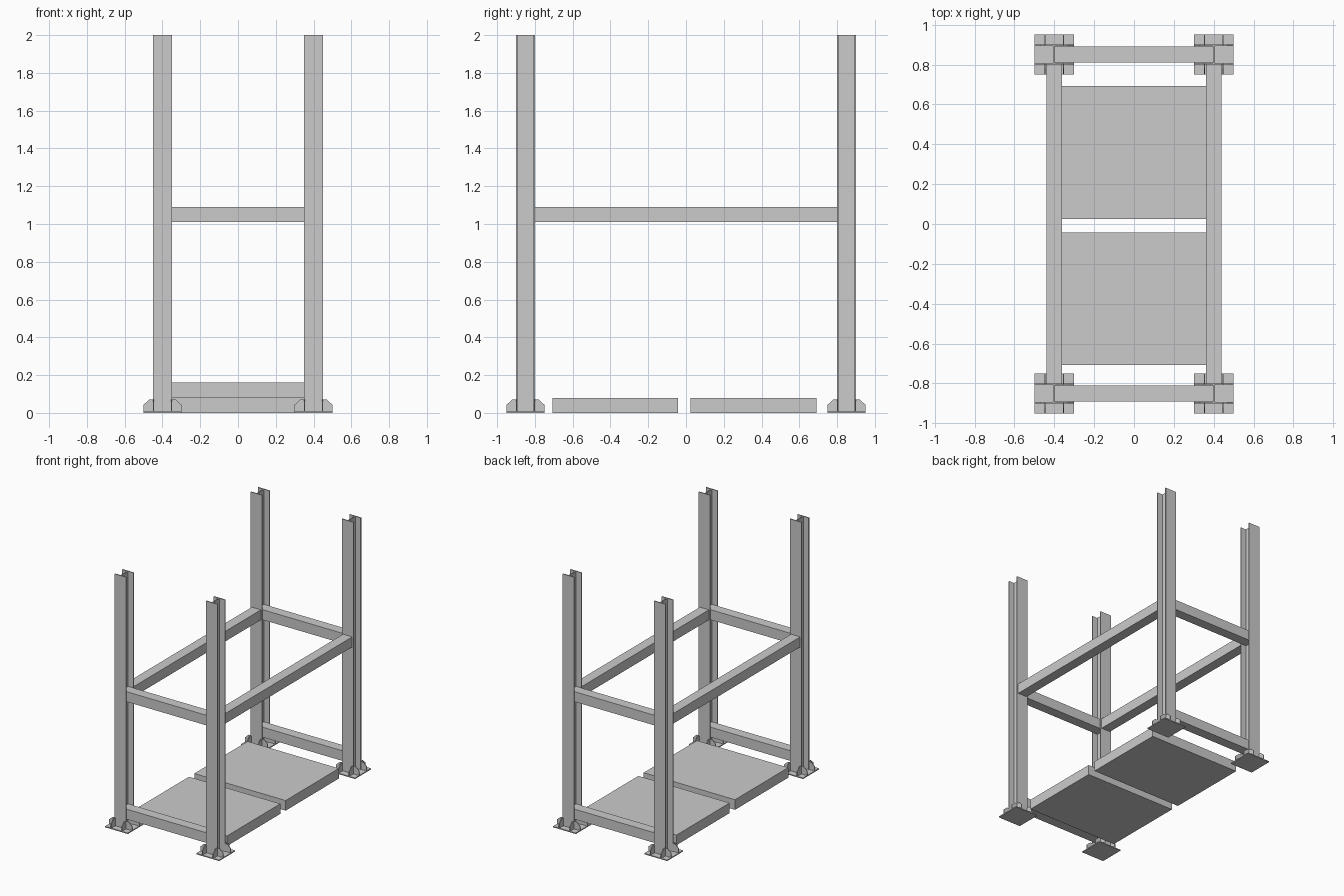
import bpy, bmesh
from mathutils import Vector

if "Cube" in bpy.data.objects:
    bpy.data.objects.remove(bpy.data.objects["Cube"])


def make_object(name, bm):
    bmesh.ops.recalc_face_normals(bm, faces=bm.faces)
    mesh = bpy.data.meshes.new(name)
    bm.to_mesh(mesh)
    bm.free()
    obj = bpy.data.objects.new(name, mesh)
    bpy.context.collection.objects.link(obj)
    return obj


def extrude_outline(bm, points, direction):
    face = bm.faces.new([bm.verts.new(p) for p in points])
    new = bmesh.ops.extrude_face_region(bm, geom=[face])["geom"]
    bmesh.ops.translate(bm, verts=[v for v in new if isinstance(v, bmesh.types.BMVert)], vec=direction)


def box(name, x0, x1, y0, y1, z0, z1):
    bm = bmesh.new()
    extrude_outline(bm, [(x0, y0, z0), (x1, y0, z0), (x1, y1, z0), (x0, y1, z0)], (0, 0, z1 - z0))
    return make_object(name, bm)


PLATE = 0.008    # base plate thickness
HALF = 0.05      # half the column section
FLANGE = 0.008
WEB = 0.004      # half web thickness


def column(name, cx, cy):
    # H-section with flanges facing front and back
    i = HALF - FLANGE
    quarter = [(HALF, HALF), (HALF, i), (WEB, i)]
    right = quarter + [(x, -y) for x, y in reversed(quarter)]
    outline = right + [(-x, y) for x, y in reversed(right)]
    bm = bmesh.new()
    extrude_outline(bm, [(cx + x, cy + y, PLATE) for x, y in outline], (0, 0, 2 - PLATE))
    make_object(name, bm)


def gussets(name, cx, cy):
    # eight clipped stiffener plates, two on each side of the column
    profile = [(0, 0), (0.05, 0), (0.05, 0.035), (0.02, 0.062), (0, 0.062)]
    t = 0.006
    bm = bmesh.new()
    for s in (-1, 1):
        for k in (-1, 1):
            edge = k * HALF
            along_x = [(cx + s * (HALF + d), cy + edge, PLATE + h) for d, h in profile]
            extrude_outline(bm, along_x, (0, -k * t, 0))
            along_y = [(cx + edge, cy + s * (HALF + d), PLATE + h) for d, h in profile]
            extrude_outline(bm, along_y, (-k * t, 0, 0))
    make_object(name, bm)


# Columns with their feet
for sx, side in ((-1, "left"), (1, "right")):
    for sy, end in ((-1, "front"), (1, "back")):
        cx, cy = sx * 0.4, sy * 0.85
        tag = f"{end}_{side}"
        column(f"column_{tag}", cx, cy)
        box(f"base_plate_{tag}", cx - 0.1, cx + 0.1, cy - 0.1, cy + 0.1, 0, PLATE)
        gussets(f"gussets_{tag}", cx, cy)
    # Long side beams
    box(f"side_beam_{side}", sx * 0.4 - 0.04, sx * 0.4 + 0.04, -0.8, 0.8, 1.01, 1.09)

# Cross beams, lower and upper
for y, end in ((-0.85, "front"), (0.85, "back")):
    for z, level in ((0.08, "lower"), (1.01, "upper")):
        box(f"cross_beam_{level}_{end}", -0.4, 0.4, y - 0.04, y + 0.04, z, z + 0.08)

# Floor platforms
box("platform_front", -0.4, 0.4, -0.708, -0.042, 0, 0.08)
box("platform_back", -0.4, 0.4, 0.025, 0.691, 0, 0.08)
